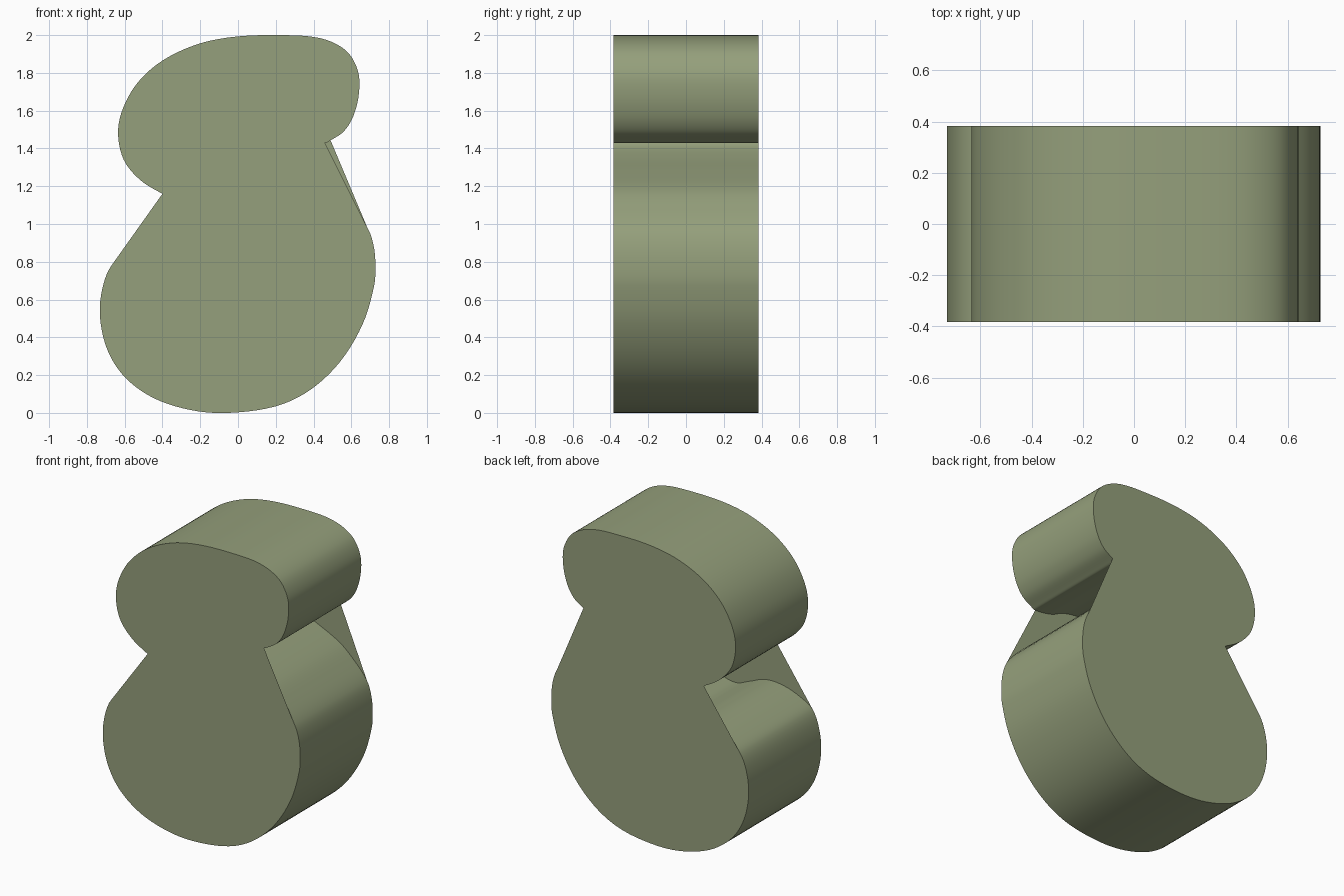
import bpy, bmesh
from mathutils import Vector

if "Cube" in bpy.data.objects:
    bpy.data.objects.remove(bpy.data.objects["Cube"])

HALF = 0.383   # half depth
STEPS = 5      # curve samples per control point

# Outline (x, z) of the winding body, four runs forming one closed loop
upper_bowl = [(.46, 1.43), (.49, 1.443), (.56, 1.49), (.61, 1.57), (.64, 1.69), (.635, 1.81),
              (.57, 1.92), (.43, 1.985), (.2, 2.0), (-.03, 1.99), (-.22, 1.95), (-.4, 1.865),
              (-.53, 1.75), (-.61, 1.61), (-.635, 1.48), (-.605, 1.34), (-.52, 1.235), (-.4, 1.16)]
left_recess = [(-.2, 1.06), (-.02, .97), (.06, .9), (.02, .84), (-.1, .81), (-.2, .845),
               (-.32, .89), (-.45, .885), (-.58, .84)]
lower_bowl = [(-.67, .78), (-.72, .65), (-.73, .5), (-.69, .33), (-.6, .19), (-.45, .08),
              (-.25, .015), (-.05, 0), (.2, .035), (.38, .12), (.54, .27), (.66, .47),
              (.72, .67), (.728, .78), (.717, .89), (.685, .98)]
right_recess = [(.6, 1.08), (.485, 1.18), (.29, 1.276), (.1, 1.36), (-.01, 1.43),
                (0, 1.49), (.12, 1.51), (.24, 1.49), (.33, 1.45)]


def smooth_loop(points):
    """Closed Catmull-Rom curve through the points."""
    pts = [Vector(p) for p in points]
    n, out = len(pts), []
    for i in range(n):
        a, b, c, d = (pts[(i + k) % n] for k in (-1, 0, 1, 2))
        # scaled tangents for uneven spacing
        ab, bc, cd = ((q - p).length for p, q in ((a, b), (b, c), (c, d)))
        m1 = (c - a) * (bc / (ab + bc))
        m2 = (d - b) * (bc / (bc + cd))
        for s in range(STEPS):
            t = s / STEPS
            out.append((2*t**3 - 3*t**2 + 1) * b + (t**3 - 2*t**2 + t) * m1
                       + (3*t**2 - 2*t**3) * c + (t**3 - t**2) * m2)
    return out


loop = smooth_loop(upper_bowl + left_recess + lower_bowl + right_recess)
n = len(loop)
upper_end = (len(upper_bowl) - 1) * STEPS
lower_start = (len(upper_bowl) + len(left_recess)) * STEPS
lower_end = lower_start + (len(lower_bowl) - 1) * STEPS

bm = bmesh.new()
front = [bm.verts.new((p.x, -HALF, p.y)) for p in loop]
back = [bm.verts.new((p.x, HALF, p.y)) for p in loop]

# Side wall following the whole outline, including both recesses
for i in range(n):
    j = (i + 1) % n
    bm.faces.new((front[i], front[j], back[j], back[i])).smooth = True


# Flat plates that bridge straight across the recesses
def plate(ring, first):
    return ring[first:upper_end + 1] + ring[lower_start:lower_end + 1]


caps = [bm.faces.new(list(reversed(plate(front, 0)))),
        bm.faces.new(plate(back, STEPS))]
bm.normal_update()
for cap, side in zip(caps, (-1, 1)):
    if cap.normal.y * side < 0:
        cap.normal_flip()
# Wall normals point out of the body (top of the outline must face up)
wall = [f for f in bm.faces if f not in caps]
if max(wall, key=lambda f: f.calc_center_median().z).normal.z < 0:
    for f in wall:
        f.normal_flip()
for e in bm.edges:
    if any(f in caps for f in e.link_faces):
        e.smooth = False
bmesh.ops.triangulate(bm, faces=caps)

mesh = bpy.data.meshes.new("body")
bm.to_mesh(mesh)
bm.free()
body = bpy.data.objects.new("body", mesh)
bpy.context.collection.objects.link(body)

mat = bpy.data.materials.new("olive")
mat.diffuse_color = (0.30, 0.35, 0.20, 1)
mat.use_nodes = True
mat.node_tree.nodes["Principled BSDF"].inputs["Base Color"].default_value = mat.diffuse_color
mesh.materials.append(mat)
